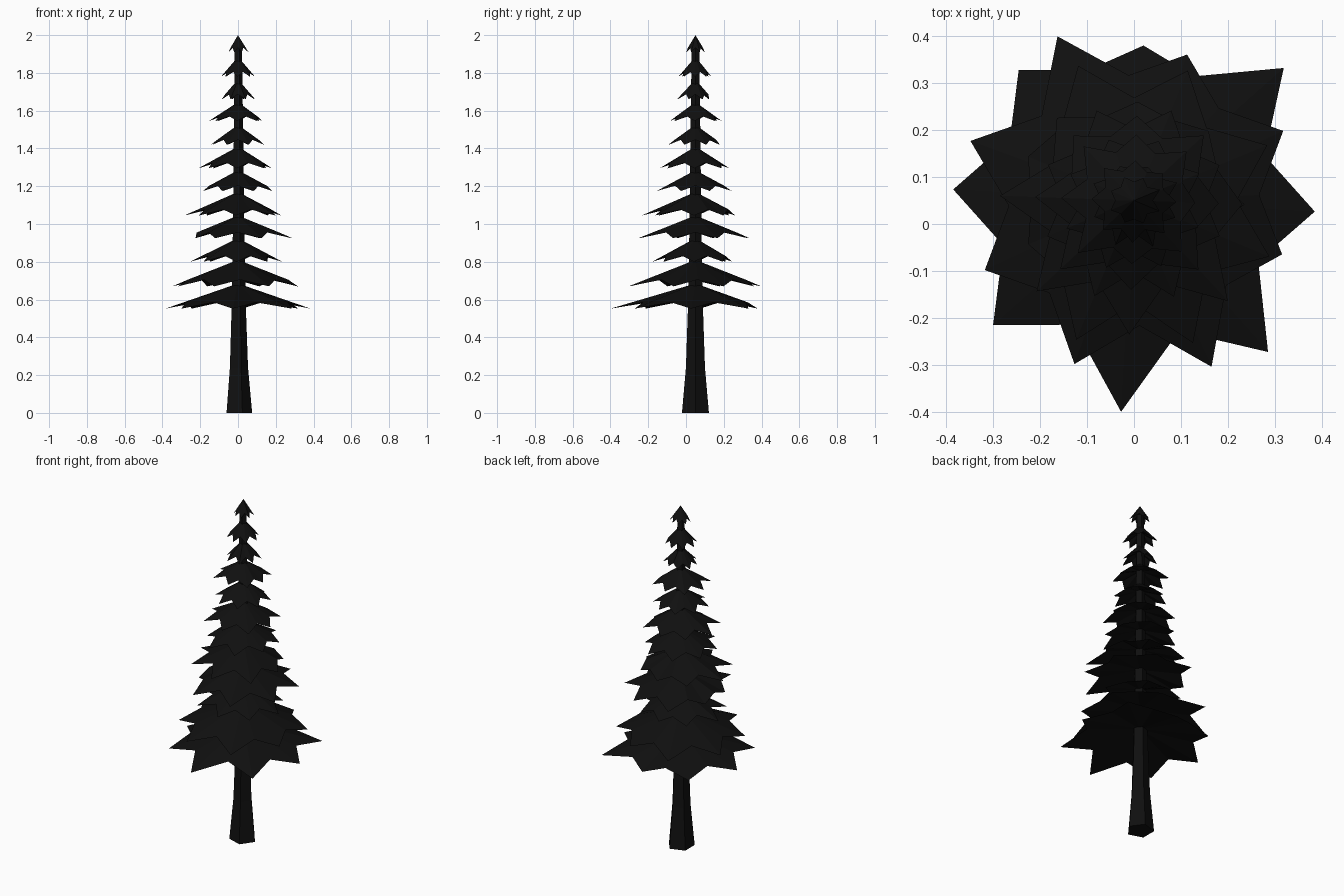
import bpy, bmesh, math, random

if "Cube" in bpy.data.objects:
    bpy.data.objects.remove(bpy.data.objects["Cube"])

random.seed(4)
CX, CY = 0.0, 0.05

mat = bpy.data.materials.new("near_black")
mat.diffuse_color = (0.005, 0.005, 0.005, 1)
mat.use_nodes = True
mat.node_tree.nodes["Principled BSDF"].inputs["Base Color"].default_value = mat.diffuse_color


def finish(bm, name):
    bmesh.ops.recalc_face_normals(bm, faces=bm.faces[:])
    me = bpy.data.meshes.new(name)
    bm.to_mesh(me)
    bm.free()
    me.materials.append(mat)
    ob = bpy.data.objects.new(name, me)
    ob.location = (CX, CY, 0)
    bpy.context.collection.objects.link(ob)


def ring(bm, r, z, n=5):
    return [bm.verts.new((r * math.cos(2 * math.pi * i / n),
                          r * math.sin(2 * math.pi * i / n), z)) for i in range(n)]


# Five-sided tapering trunk with a flared foot
bm = bmesh.new()
rings = [ring(bm, r, z) for r, z in
         [(0.075, 0), (0.053, 0.24), (0.042, 0.55), (0.033, 1.0), (0.027, 1.5), (0.021, 1.94)]]
for a, b in zip(rings, rings[1:]):
    for i in range(5):
        bm.faces.new((a[i], a[(i + 1) % 5], b[(i + 1) % 5], b[i]))
bm.faces.new(rings[0])
bm.faces.new(rings[-1])
finish(bm, "trunk")


# Star-shaped drooping skirt: eight tips with valleys between them
def branch_tier(name, apex, tip_z, radii, offset):
    bm = bmesh.new()
    h = apex - tip_z
    valley = 0.74 * sum(radii) / len(radii)
    top = bm.verts.new((0, 0, apex))
    under = bm.verts.new((0, 0, tip_z + 0.55 * h))
    rim = []
    for k in range(16):
        a = math.radians(offset + 22.5 * k)
        r, z = (radii[k // 2], tip_z) if k % 2 == 0 else (valley, tip_z + 0.25 * h)
        rim.append(bm.verts.new((r * math.cos(a), r * math.sin(a), z)))
    for k in range(16):
        a, b = rim[k], rim[(k + 1) % 16]
        bm.faces.new((top, a, b))
        bm.faces.new((under, b, a))
    finish(bm, name)


# The two widest tiers have individually measured tips
branch_tier("branch_tier_01", 0.685, 0.552,
            [0.385, 0.425, 0.33, 0.37, 0.385, 0.40, 0.45, 0.43], -3.5)
branch_tier("branch_tier_02", 0.81, 0.67,
            [0.35, 0.33, 0.385, 0.37, 0.35, 0.37, 0.39, 0.335], 25)

# Upper tiers: apex z, tip z, reach towards +x, +y, -x, -y
tiers = [
    (0.925, 0.80, 0.235, 0.195, 0.255, 0.23),
    (1.045, 0.925, 0.305, 0.29, 0.23, 0.315),
    (1.17, 1.045, 0.23, 0.21, 0.285, 0.285),
    (1.285, 1.175, 0.185, 0.195, 0.195, 0.21),
    (1.41, 1.295, 0.18, 0.18, 0.21, 0.19),
    (1.525, 1.42, 0.145, 0.135, 0.145, 0.145),
    (1.645, 1.545, 0.13, 0.14, 0.155, 0.135),
    (1.765, 1.66, 0.095, 0.075, 0.09, 0.10),
    (1.885, 1.78, 0.09, 0.085, 0.09, 0.09),
    (2.0, 1.91, 0.058, 0.05, 0.052, 0.05),
]
for n, (apex, tip_z, *reach) in enumerate(tiers, 3):
    radii = []
    for k in range(8):
        if n % 2:
            e = reach[k // 2] if k % 2 == 0 else \
                0.5 * (reach[k // 2] + reach[(k // 2 + 1) % 4]) * random.uniform(0.95, 1.15)
        else:
            e = reach[((k + 1) // 2) % 4] / 0.93 * random.uniform(0.93, 1.0)
        radii.append(e)
    branch_tier(f"branch_tier_{n:02d}", apex, tip_z, radii, -2 if n % 2 else 22.5)
